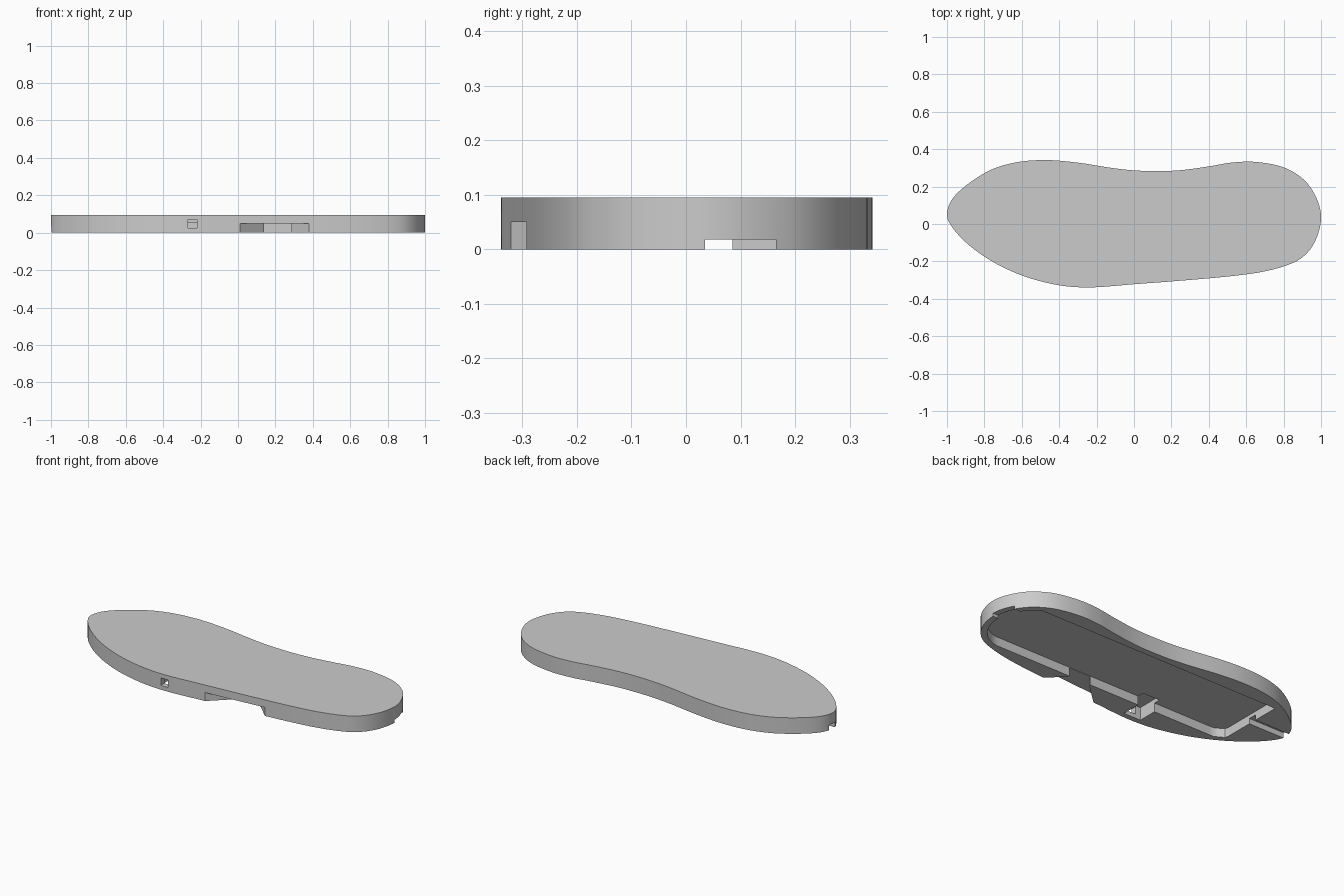
import bpy
import bmesh
from mathutils import Vector

if "Cube" in bpy.data.objects:
    bpy.data.objects.remove(bpy.data.objects["Cube"])

HEIGHT = 0.095
CAVITY = 0.053
RIM = 0.035

# Single grey plastic
grey = bpy.data.materials.new("light_grey")
grey.use_nodes = True
colour = (0.6, 0.6, 0.6, 1)
grey.diffuse_color = colour
grey.node_tree.nodes["Principled BSDF"].inputs["Base Color"].default_value = colour


def smooth_loop(points, steps):
    """Closed Catmull-Rom curve through the points."""
    pts = [Vector(p) for p in points]
    n = len(pts)
    loop = []
    for i in range(n):
        a, b, c, d = (pts[(i + k) % n] for k in (-1, 0, 1, 2))
        for s in range(steps):
            t = s / steps
            loop.append(b + (c - a) * t / 2
                        + (a * 2 - b * 5 + c * 4 - d) * t * t / 2
                        + (b * 3 - a - c * 3 + d) * t ** 3 / 2)
    return loop


def inset(loop, amount):
    """Move a clockwise loop inwards."""
    result = []
    for i, p in enumerate(loop):
        along = (loop[(i + 1) % len(loop)] - loop[i - 1]).normalized()
        result.append(p + Vector((along.y, -along.x)) * amount)
    return result


def prism(name, loop, low, high):
    """Extrude a flat loop between two heights."""
    bm = bmesh.new()
    verts = [bm.verts.new((p[0], p[1], low)) for p in loop]
    bmesh.ops.remove_doubles(bm, verts=verts, dist=0.0001)
    face = bm.faces.new([v for v in verts if v.is_valid])
    grown = bmesh.ops.extrude_face_region(bm, geom=[face])["geom"]
    top = [g for g in grown if isinstance(g, bmesh.types.BMVert)]
    bmesh.ops.translate(bm, verts=top, vec=(0, 0, high - low))
    bmesh.ops.recalc_face_normals(bm, faces=bm.faces)
    mesh = bpy.data.meshes.new(name)
    bm.to_mesh(mesh)
    bm.free()
    obj = bpy.data.objects.new(name, mesh)
    bpy.context.collection.objects.link(obj)
    mesh.materials.append(grey)
    return obj


def box(name, x0, x1, y0, y1, z0, z1):
    return prism(name, [(x0, y0), (x0, y1), (x1, y1), (x1, y0)], z0, z1)


# Sole outline, clockwise from the toe tip
outline = smooth_loop([
    (-1, .06), (-.95, .16), (-.8, .272), (-.65, .326), (-.48, .342),
    (-.3, .328), (-.1, .297), (.05, .284), (.23, .286), (.4, .308),
    (.52, .328), (.65, .332), (.8, .303), (.91, .235), (.975, .14),
    (1, .04), (.98, -.065), (.93, -.15), (.85, -.208), (.7, -.253),
    (.5, -.281), (.2, -.307), (0, -.322), (-.2, -.338), (-.33, -.336),
    (-.45, -.318), (-.6, -.275), (-.75, -.205), (-.88, -.115), (-.97, -.02)], 5)
sole = prism("sole_shell", outline, 0, HEIGHT)

# Main underside cavity: inset outline trimmed by straight walls
cavity = [(max(p.x, -.765), min(max(p.y, -.19), .245)) for p in inset(outline, RIM)]

cutters = [
    prism("main_cavity", cavity, -.05, CAVITY),
    # Flared opening in the front edge
    prism("front_opening", [(.01, -.4), (.01, -.321), (.14, -.2), (.14, -.15),
                            (.285, -.15), (.285, -.2), (.38, -.291), (.38, -.4)], -.06, .05),
    # Pocket behind the small square port, and the port
    box("port_pocket", -.3, -.188, -.306, -.15, -.07, .076),
    box("square_port", -.268, -.22, -.4, -.28, .025, .07),
    # Slots through the rim at heel and toe
    box("heel_slot", .85, 1.1, .035, .165, -.08, .018),
    box("toe_slot", -1.1, -.7, .035, .085, -.09, .032),
]

for cutter in cutters:
    cutter.hide_render = True
    mod = sole.modifiers.new(cutter.name, "BOOLEAN")
    mod.operation = "DIFFERENCE"
    mod.solver = "EXACT"
    mod.object = cutter

# Apply the cuts, then drop the cutters
bpy.ops.object.select_all(action="DESELECT")
sole.select_set(True)
bpy.context.view_layer.objects.active = sole
for mod in list(sole.modifiers):
    bpy.ops.object.modifier_apply(modifier=mod.name)
for cutter in cutters:
    bpy.data.objects.remove(cutter)

bpy.ops.object.shade_smooth_by_angle(angle=0.5)
